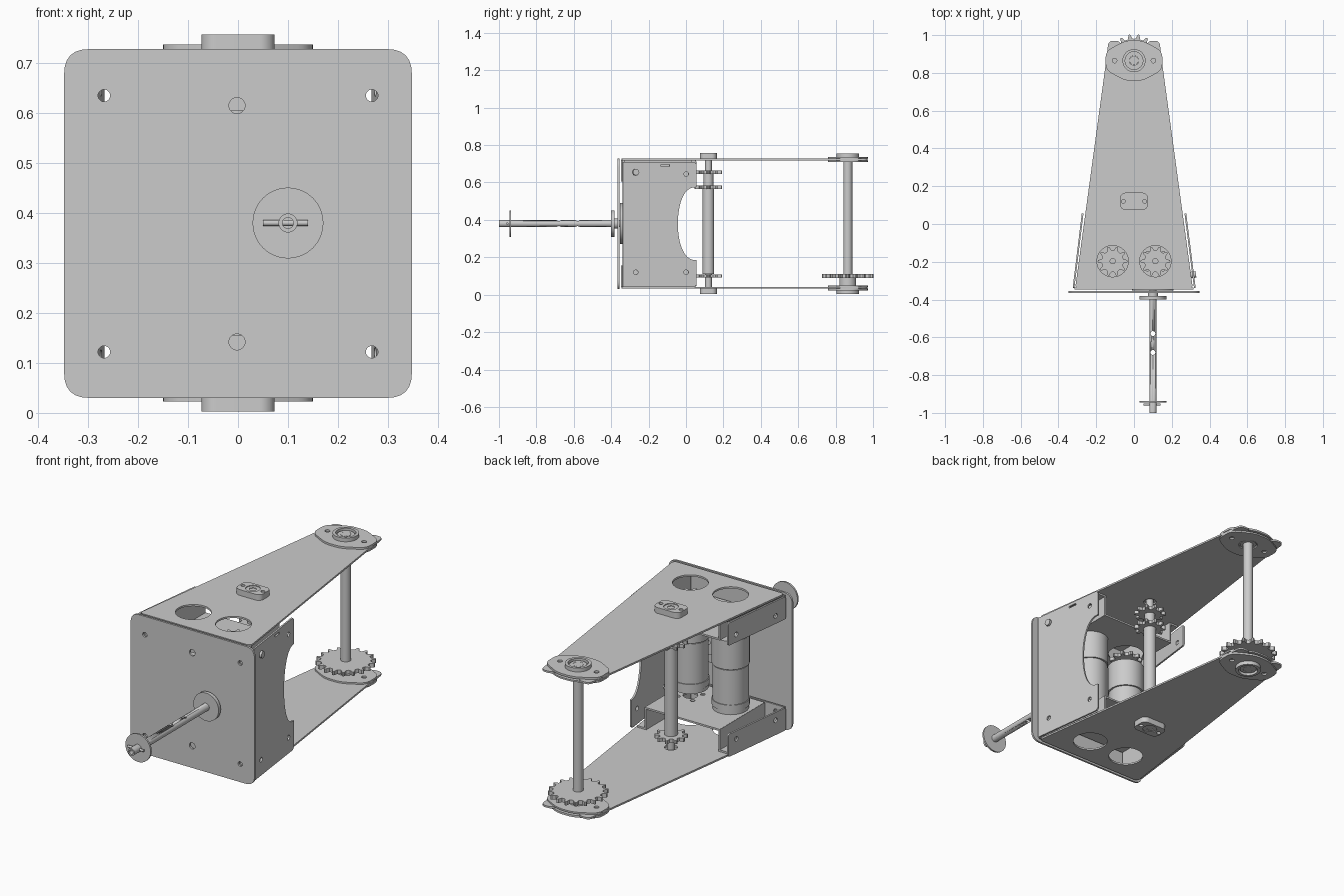
import bpy, bmesh
from math import sin, cos, pi, hypot
from mathutils import Vector, Matrix

if "Cube" in bpy.data.objects:
    bpy.data.objects.remove(bpy.data.objects["Cube"])

X, Y, Z = Vector((1, 0, 0)), Vector((0, 1, 0)), Vector((0, 0, 1))
ZM = 0.38  # height of the mirror plane between upper and lower plates


def circle(r, u=0, v=0, n=32):
    return [(u + r * cos(2 * pi * i / n), v + r * sin(2 * pi * i / n)) for i in range(n)]


def rounded(pts, r, n=6):
    """Polygon with rounded corners."""
    out = []
    for i, p in enumerate(pts):
        p = Vector(p)
        a, b = Vector(pts[i - 1]) - p, Vector(pts[(i + 1) % len(pts)]) - p
        a, b = [e.normalized() * min(r, e.length * 0.49) for e in (a, b)]
        for k in range(n + 1):
            t = k / n
            out.append(tuple(p + a * (1 - t) ** 2 + b * t * t))
    return out


def rect(u0, u1, v0, v1):
    return [(u0, v0), (u1, v0), (u1, v1), (u0, v1)]


def gear(n, root, tip):
    out = []
    for i in range(n):
        for f, r in ((-.5, root), (-.28, root * 1.02), (-.13, tip * .97), (0, tip), (.13, tip * .97), (.28, root * 1.02)):
            a = 2 * pi * (i + f) / n
            out.append((r * cos(a), r * sin(a)))
    return out


def sheet(name, loops, t, origin=(0, 0, 0), u=X, v=Y):
    """Outline with holes, given thickness t centred on origin in the u,v plane."""
    cu = bpy.data.curves.new(name, 'CURVE')
    cu.dimensions, cu.fill_mode, cu.extrude = '2D', 'BOTH', t / 2
    for loop in loops:
        s = cu.splines.new('POLY')
        s.points.add(len(loop) - 1)
        for p, q in zip(s.points, loop):
            p.co = (q[0], q[1], 0, 1)
        s.use_cyclic_u = True
    ob = bpy.data.objects.new(name, cu)
    bpy.context.collection.objects.link(ob)
    bpy.ops.object.select_all(action='DESELECT')
    ob.select_set(True)
    bpy.context.view_layer.objects.active = ob
    bpy.ops.object.convert(target='MESH')
    ob = bpy.context.view_layer.objects.active
    m = Matrix((u, v, u.cross(v))).transposed().to_4x4()
    m.translation = Vector(origin)
    bm = bmesh.new()
    bm.from_mesh(ob.data)
    bmesh.ops.remove_doubles(bm, verts=bm.verts, dist=1e-5)
    bm.transform(m)
    bmesh.ops.recalc_face_normals(bm, faces=bm.faces)
    bm.to_mesh(ob.data)
    bm.free()
    bpy.ops.object.shade_smooth_by_angle(angle=0.6)
    return ob


def rod_z(name, x, y, z0, z1, r, hole=0):
    loops = [circle(r)] + ([circle(hole)] if hole else [])
    return sheet(name, loops, z1 - z0, (x, y, (z0 + z1) / 2))


def rod_y(name, x, z, y0, y1, r, hole=0):
    loops = [circle(r)] + ([circle(hole)] if hole else [])
    return sheet(name, loops, y1 - y0, (x, (y0 + y1) / 2, z), X, Z)


# front plate
corner_holes = [(sx * .268, z) for sx in (-1, 1) for z in (.122, .635)]
sheet('front_plate', [rounded(rect(-.348, .348, .03, .728), .05)]
      + [circle(.012, *h) for h in corner_holes]
      + [circle(.016, -.002, z) for z in (.142, .615)], .01, (0, -.36, 0), X, Z)

half = [(.312, -.345), (.148, .86), (.135, .97), (.075, .97), (.06, .925)]
outline = rounded(half + [(-x, y) for x, y in reversed(half)], .025)
diamond = [(.15, .05), (.045, .107), (-.045, .107), (-.15, .05),
           (-.15, -.05), (-.045, -.107), (.045, -.107), (.15, -.05)]
block = [(.073, .03), (.055, .046), (-.055, .046), (-.073, .03),
         (-.073, -.03), (-.055, -.046), (.055, -.046), (.073, -.03)]

# upper and lower halves, mirrored about ZM
for s, side in ((1, 'upper'), (-1, 'lower')):
    def zz(h):
        return ZM + s * h
    sheet(side + '_plate', [outline] + [circle(.083, x, -.197) for x in (-.113, .113)]
          + [circle(.03, 0, .12), circle(.05, 0, .865)], .009, (0, 0, zz(.343)))
    # folded front lip
    lo, hi = sorted((zz(.225), zz(.34)))
    sheet(side + '_front_lip', [rect(-.315, .315, lo, hi)]
          + [circle(.012, *h) for h in corner_holes if lo < h[1] < hi], .009, (0, -.342, 0), X, Z)
    # folded left flange
    a, b = Vector((-.32, -.338, 0)), Vector((-.272, .055, 0))
    L = (b - a).length
    sheet(side + '_left_flange', [rounded(rect(0, L, lo, hi), .012),
          circle(.012, .07, zz(.265)), circle(.012, L - .055, zz(.265))], .009, a, (b - a).normalized(), Z)
    # rear bearing flange and rings
    sheet(side + '_rear_bearing_flange', [rounded(diamond, .035), circle(.045)]
          + [circle(.012, x, 0) for x in (-.103, .103)], .01, (0, .865, zz(.352)))
    sheet(side + '_rear_bearing_inner_flange', [rounded(diamond, .035), circle(.045)]
          + [circle(.012, x, 0) for x in (-.103, .103)], .008, (0, .865, zz(.334)))
    sheet(side + '_rear_bearing_housing', [circle(.061), circle(.047)], .046, (0, .865, zz(.353)))
    sheet(side + '_rear_bearing_race', [circle(.04), circle(.025)], .036, (0, .865, zz(.35)))
    sheet(side + '_rear_bearing_seal', [circle(.047), circle(.039)], .022, (0, .865, zz(.35)))
    # mid shaft bearing block
    sheet(side + '_mid_bearing_block', [rounded(block, .012), circle(.034)]
          + [circle(.01, x, 0) for x in (-.056, .056)], .03, (0, .12, zz(.362)))
    sheet(side + '_mid_bearing_race', [circle(.034), circle(.018, n=6)], .022, (0, .12, zz(.362)))
    # hat-shaped motor bracket
    holes = []
    for x in (-.113, .113):
        if s > 0 and x < 0:
            holes.append(circle(.085, x, -.197))
        else:
            holes.append(circle(.034, x, -.197))
            holes += [circle(.011, x + .058 * cos(k * pi / 2 + .78), -.197 + .058 * sin(k * pi / 2 + .78))
                      for k in range(4)]
    sheet(side + '_bracket_top', [rounded(rect(-.21, .21, -.33, .03), .008)] + holes, .009, (0, 0, zz(.23)))
    for sx in (-1, 1):
        lo2, hi2 = sorted((zz(.226), zz(.338)))
        sheet(side + '_bracket_leg', [rect(-.33, .03, lo2, hi2)], .009, (sx * .207, 0, 0), Y, Z)
        sheet(side + '_bracket_foot', [[(sx * .203, -.33), (sx * .30, -.33), (sx * .252, .03), (sx * .203, .03)]],
              .009, (0, 0, zz(.334)))

# right side wall with scooped rear edge
a, b = Vector((.322, -.338, 0)), Vector((.272, .055, 0))
wd = (b - a).normalized()
L = (b - a).length
scoop = [(L - .1 * sin(pi * i / 24) ** .8, ZM - .195 * cos(pi * i / 24)) for i in range(25)]
wall = [(0, .04), (L - .012, .04), (L, .052)] + scoop + [(L, .698), (L - .012, .71), (0, .71)]
sheet('right_wall', [wall, rect(.205, .25, .685, .695), circle(.018, .07, .655)]
      + [circle(.012, u, z) for u, z in ((.07, .12), (L - .055, .12), (L - .055, .645))], .009, a, wd, Z)
sheet('wall_bolt', [circle(.017, .07, .655, 16)], .03, a, wd, Z)

# front shaft with cross holes
shaft = rod_y('front_shaft', .1, ZM, -1, -.32, .019, .011)
for y in (-.58, -.68):
    cut = rod_z('cross_hole_cutter', .1, y, .3, .46, .013)
    cut.hide_render = True
    mod = shaft.modifiers.new('hole', 'BOOLEAN')
    mod.operation, mod.object, mod.solver = 'DIFFERENCE', cut, 'EXACT'
    bpy.context.view_layer.objects.active = shaft
    bpy.ops.object.modifier_apply(modifier='hole')
    bpy.data.objects.remove(cut)
rod_y('front_washer', .1, ZM, -.945, -.936, .071, .018)
rod_y('inner_washer', .1, ZM, -.4, -.382, .071, .018)
rod_y('shaft_collar', .1, ZM, -.382, -.366, .027, .018)
rod_y('shaft_bearing_flange', .1, ZM, -.352, -.338, .11, .018)
rod_y('shaft_bearing_hub', .1, ZM, -.338, -.318, .06, .018)
sheet('cotter_pin', [circle(.006, n=12)], .09, (.095, -.955, ZM), Y, Z)

# mid shaft and its sprockets
rod_z('mid_shaft', 0, .12, .01, .75, .018)
rod_z('mid_spacer', 0, .12, .11, .57, .031)
for z in (.1, .575, .655):
    sheet('mid_sprocket', [gear(10, .055, .077), circle(.017)], .018, (0, .12, z))
rod_z('mid_hub', 0, .12, .584, .646, .026)

# rear shaft and large sprocket
rod_z('rear_shaft', 0, .865, .012, .748, .024)
sheet('rear_sprocket', [gear(18, .115, .14), circle(.023)], .02, (0, .865, .1))
rod_z('rear_sprocket_hub', 0, .865, .05, .092, .045)

# motors with gearbox rings and drive sprockets
for name, x, z0, z1, zs in (('right_motor', .113, .2, .603, .655), ('left_motor', -.113, .155, .53, .575)):
    y = -.197
    rod_z(name + '_can', x, y, z0, z1 - .15, .084)
    rod_z(name + '_gearbox', x, y, z1 - .145, z1, .088)
    rod_z(name + '_seam', x, y, z1 - .15, z1 - .145, .08)
    rod_z(name + '_end_ring', x, y, z0 + .02, z0 + .05, .088)
    rod_z(name + '_shaft', x, y, z1, zs + .025, .016)
    sheet(name + '_sprocket', [gear(10, .058, .079), circle(.015)], .018, (x, y, zs))
